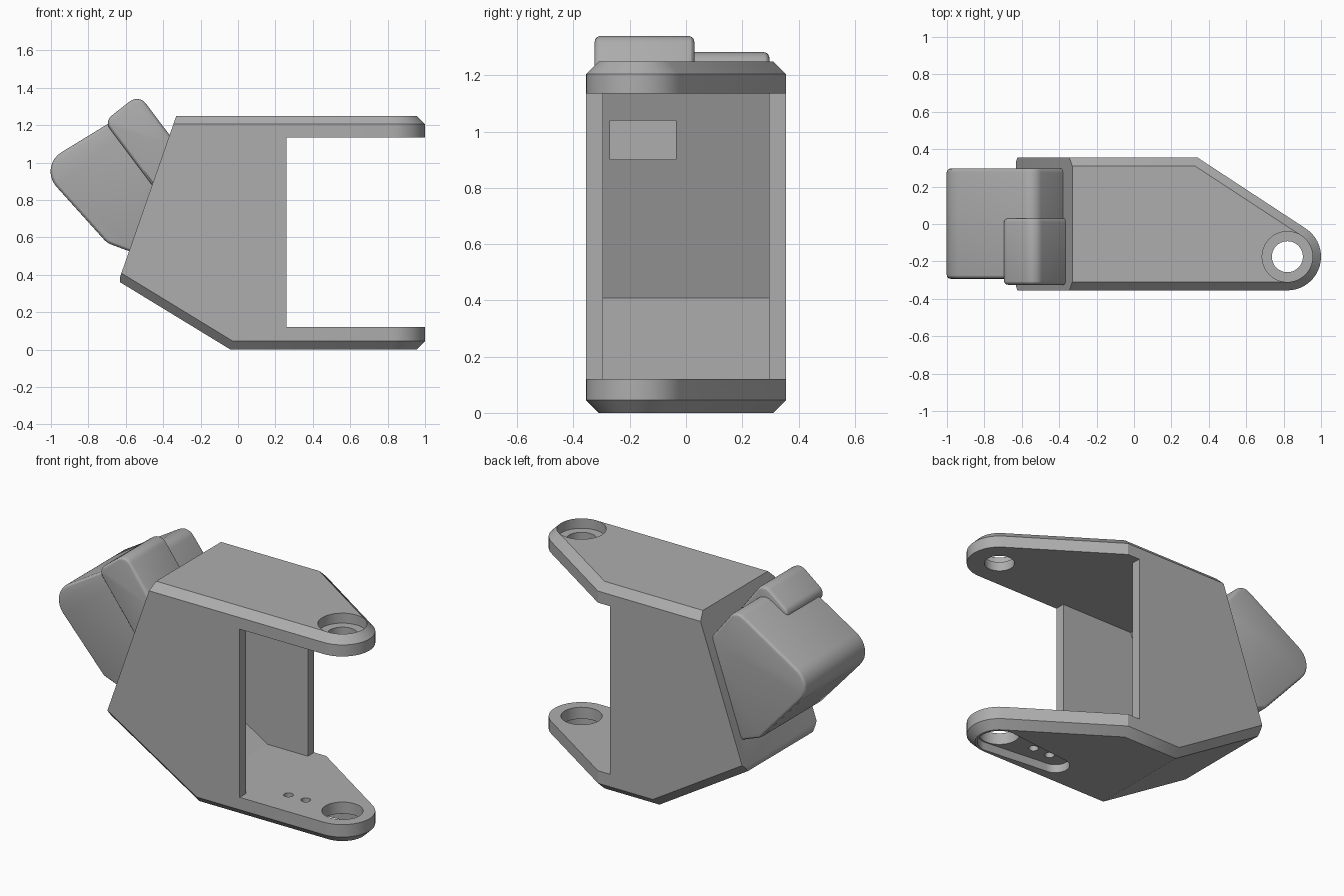
import bpy, bmesh
from math import cos, sin, tan, radians, pi
from mathutils import Vector

if "Cube" in bpy.data.objects:
    bpy.data.objects.remove(bpy.data.objects["Cube"])

grey = bpy.data.materials.new("plain grey")
grey.use_nodes = True
COLOUR = (0.42, 0.42, 0.42, 1)
grey.diffuse_color = COLOUR
grey.node_tree.nodes["Principled BSDF"].inputs["Base Color"].default_value = COLOUR


def finish(bm, name):
    bmesh.ops.recalc_face_normals(bm, faces=bm.faces)
    mesh = bpy.data.meshes.new(name)
    bm.to_mesh(mesh)
    bm.free()
    mesh.materials.append(grey)
    ob = bpy.data.objects.new(name, mesh)
    bpy.context.collection.objects.link(ob)
    return ob


def loft(bm, rings):
    """Closed solid through rings with equal point counts."""
    loops = [[bm.verts.new(p) for p in ring] for ring in rings]
    n = len(loops[0])
    for a, b in zip(loops, loops[1:]):
        for i in range(n):
            j = (i + 1) % n
            bm.faces.new((a[i], a[j], b[j], b[i]))
    bm.faces.new(loops[0])
    bm.faces.new(loops[-1])


def side_prism(name, pts, y0, y1):
    bm = bmesh.new()
    loft(bm, [[(x, y, z) for x, z in pts] for y in (y0, y1)])
    return finish(bm, name)


def plan_prism(name, pts, z0, z1):
    bm = bmesh.new()
    loft(bm, [[(x, y, z) for x, y in pts] for z in (z0, z1)])
    return finish(bm, name)


def arc(cx, cy, r, a0, a1, n):
    return [(cx + r * cos(radians(a0 + (a1 - a0) * i / n)),
             cy + r * sin(radians(a0 + (a1 - a0) * i / n))) for i in range(n + 1)]


def circle(cx, cy, r, n=40):
    return arc(cx, cy, r, 0, 360, n)[:-1]


def rounded(corners, n=8):
    """Polygon from (x, z, radius) corners, rounding those with a radius."""
    out = []
    for i, (x, z, r) in enumerate(corners):
        p = Vector((x, z))
        if not r:
            out.append((x, z))
            continue
        u = (Vector(corners[i - 1][:2]) - p).normalized()
        v = (Vector(corners[(i + 1) % len(corners)][:2]) - p).normalized()
        half = u.angle(v) / 2
        c = p + (u + v).normalized() * (r / sin(half))
        a, b = p + u * (r / tan(half)) - c, p + v * (r / tan(half)) - c
        sweep = pi - 2 * half
        for k in range(n + 1):
            t = k / n
            q = a * (sin((1 - t) * sweep) / sin(sweep)) + b * (sin(t * sweep) / sin(sweep))
            out.append(tuple(c + q))
    return out


def apply(ob, kind, **settings):
    mod = ob.modifiers.new(kind, kind)
    for key, value in settings.items():
        setattr(mod, key, value)
    bpy.context.view_layer.objects.active = ob
    bpy.ops.object.modifier_apply(modifier=mod.name)


def subtract(ob, cutters):
    for c in cutters:
        apply(ob, 'BOOLEAN', operation='DIFFERENCE', solver='EXACT', object=c)


# Bracket body: chamfered plan outline, trimmed by the sloping planes
PX, PY = 0.82, -0.175
W, CH = 0.355, 0.045


def outline(inset):
    w = W - inset
    return ([(-1, -w)] + arc(PX, PY, 0.18 - inset, -90, 56.7, 20)
            + [(0.34 - 0.3 * inset, w), (-1, w)])


bm = bmesh.new()
loft(bm, [[(x, y, z) for x, y in outline(i)]
          for z, i in ((0, CH), (CH, 0), (1.25 - CH, 0), (1.25, CH))])
slope = Vector((-0.36, 0, -0.59)).normalized()
side = Vector((0, 1, 0))
trims = [((-0.33, 0, 1.25), Vector((-0.86, 0, 0.30))),
         ((-0.63, 0, 0.4), Vector((-1, 0, 0))),
         ((-0.04, 0, 0), slope),
         ((-0.04, W - CH, 0), slope + side),
         ((-0.04, CH - W, 0), slope - side)]
for co, no in trims:
    bmesh.ops.bisect_plane(bm, geom=bm.verts[:] + bm.edges[:] + bm.faces[:],
                           plane_co=co, plane_no=no, clear_outer=True)
    bmesh.ops.holes_fill(bm, edges=bm.edges[:], sides=0)
bmesh.ops.dissolve_degenerate(bm, dist=0.0005, edges=bm.edges[:])
bracket = finish(bm, "bracket")

# Cutters: hollow interior, fork opening, pivot holes and horn recess
interior = side_prism("interior_cutter", [(0.5, 0.12), (-0.007, 0.12), (-0.48, 0.408),
                                          (-0.224, 1.135), (0.5, 1.135)], -0.295, 0.295)
fork = side_prism("fork_cutter", [(0.26, 0.12), (1.2, 0.12), (1.2, 1.135), (0.26, 1.135)], -1, 1)
holes = [plan_prism("top_hole_cutter", circle(PX, PY, 0.083), 1.0, 1.4),
         plan_prism("counterbore_cutter", circle(PX, PY, 0.135), 1.19, 1.4),
         plan_prism("bottom_hole_cutter", circle(PX, PY, 0.113), -0.1, 0.3),
         plan_prism("horn_recess_cutter", arc(PX, PY, 0.122, -85, 85, 20)
                    + arc(0.42, PY, 0.08, 85, 275, 20), -0.1, 0.05)]
holes += [plan_prism("screw_hole_cutter", circle(x, PY, 0.027, 16), -0.1, 0.3)
          for x in (0.46, 0.575)]

# Hollow of the rear pod, open through the sloping wall
pod_hollow = side_prism("pod_hollow_cutter", rounded(
    [(-0.2, 0.565, 0), (-0.625, 0.565, 0), (-0.983, 0.967, 0.06),
     (-0.93, 1.0, 0), (-0.2, 1.0, 0)]), -0.235, 0.235)
notch = side_prism("notch_cutter", [(-0.6, 0.9), (-0.2, 0.9), (-0.2, 1.04), (-0.6, 1.04)],
                   -0.27, -0.035)

# Rear pod and the smaller block on its shoulder
pod = side_prism("rear_pod", rounded(
    [(-0.54, 0.51, 0), (-0.70, 0.57, 0), (-1.068, 0.979, 0.12),
     (-0.535, 1.305, 0.07), (-0.36, 1.08, 0)]), -0.293, 0.297)
block = side_prism("shoulder_block", rounded(
    [(-0.40, 0.80, 0), (-0.715, 1.22, 0.05), (-0.53, 1.365, 0.06), (-0.33, 1.10, 0)]),
    -0.325, 0.03)
for ob in (pod, block):
    apply(ob, 'BEVEL', width=0.022, segments=3, limit_method='ANGLE', angle_limit=radians(20))

subtract(bracket, [interior, fork] + holes + [pod_hollow, notch])
subtract(pod, [pod_hollow, notch])
subtract(block, [pod_hollow, notch])

for cutter in [interior, fork, pod_hollow, notch] + holes:
    bpy.data.objects.remove(cutter)

for ob in (bracket, pod, block):
    bpy.ops.object.select_all(action='DESELECT')
    ob.select_set(True)
    bpy.context.view_layer.objects.active = ob
    bpy.ops.object.shade_smooth_by_angle(angle=radians(25))
